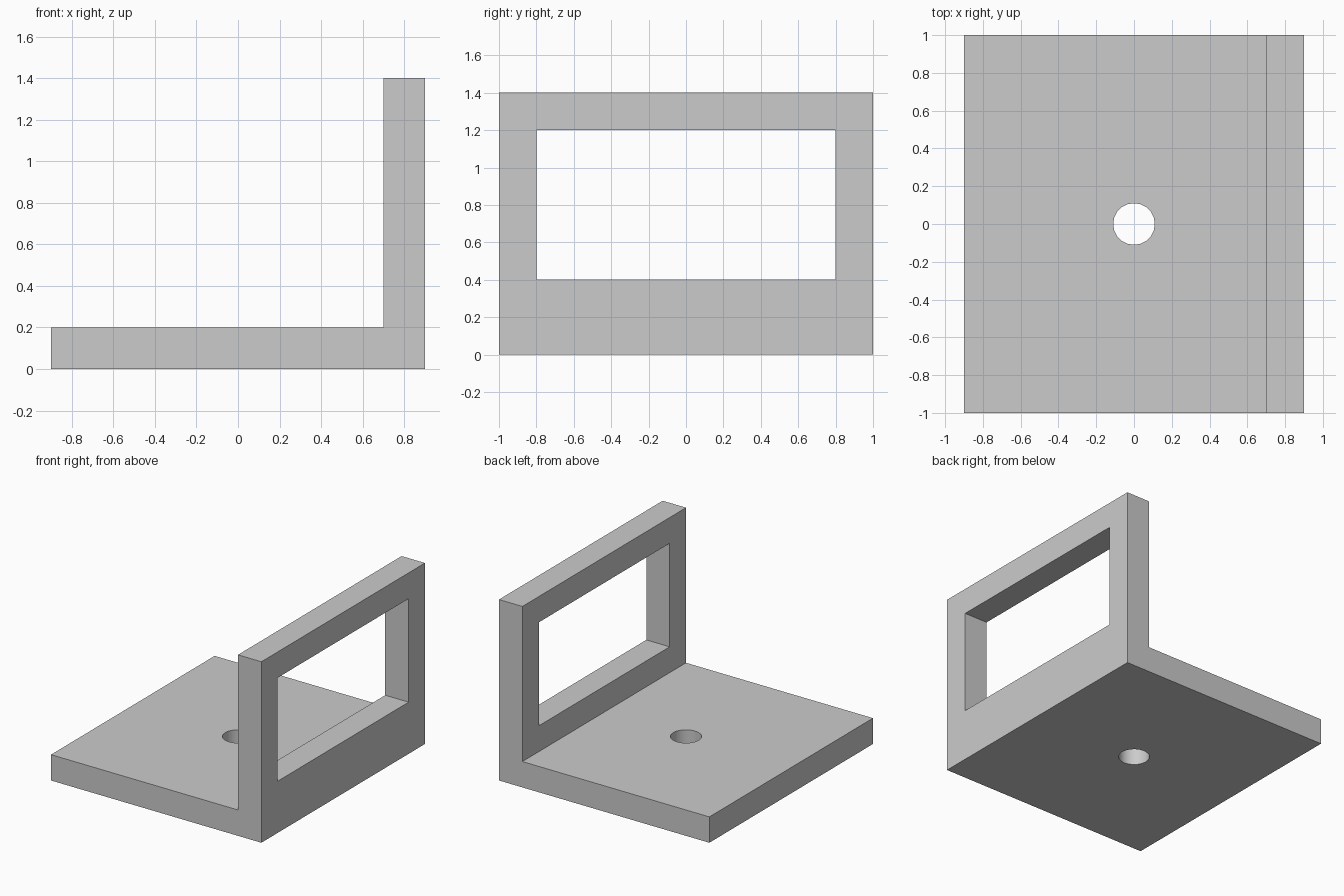
import bpy
import bmesh
from mathutils import Vector

if "Cube" in bpy.data.objects:
    bpy.data.objects.remove(bpy.data.objects["Cube"], do_unlink=True)

# Plain grey material
grey = bpy.data.materials.new("plain grey")
grey.use_nodes = True
colour = (0.6, 0.6, 0.6, 1.0)
grey.diffuse_color = colour
grey.node_tree.nodes["Principled BSDF"].inputs["Base Color"].default_value = colour

# L-shaped bracket: side profile extruded from front to back
profile = [(-0.9, 0), (0.9, 0), (0.9, 1.4), (0.7, 1.4), (0.7, 0.2), (-0.9, 0.2)]
bm = bmesh.new()
face = bm.faces.new([bm.verts.new((x, -1, z)) for x, z in profile])
result = bmesh.ops.extrude_face_region(bm, geom=[face])
moved = [v for v in result["geom"] if isinstance(v, bmesh.types.BMVert)]
bmesh.ops.translate(bm, verts=moved, vec=Vector((0, 2, 0)))
bmesh.ops.recalc_face_normals(bm, faces=bm.faces)
mesh = bpy.data.meshes.new("bracket")
bm.to_mesh(mesh)
bm.free()
mesh.materials.append(grey)
bracket = bpy.data.objects.new("bracket", mesh)
bpy.context.collection.objects.link(bracket)


def cut(cutter):
    """Subtract a cutter from the bracket, then remove the cutter."""
    cutter.hide_render = True
    cutter.data.materials.append(grey)
    mod = bracket.modifiers.new("cut", "BOOLEAN")
    mod.operation = "DIFFERENCE"
    mod.solver = "EXACT"
    mod.object = cutter
    bpy.ops.object.select_all(action="DESELECT")
    bpy.context.view_layer.objects.active = bracket
    bracket.select_set(True)
    bpy.ops.object.modifier_apply(modifier=mod.name)
    bpy.data.objects.remove(cutter, do_unlink=True)


# Window opening through the upright wall
bpy.ops.mesh.primitive_cube_add(size=1, location=(0.8, 0, 0.8))
window = bpy.context.object
window.name = "window_cutter"
window.scale = (0.4, 1.6, 0.8)
cut(window)

# Round hole through the base plate
bpy.ops.mesh.primitive_cylinder_add(vertices=20, radius=0.11, depth=0.6, location=(0, 0, 0.1))
hole = bpy.context.object
hole.name = "hole_cutter"
cut(hole)

# Smooth hole wall, crisp edges everywhere else
bpy.ops.object.shade_smooth_by_angle(angle=0.5)
